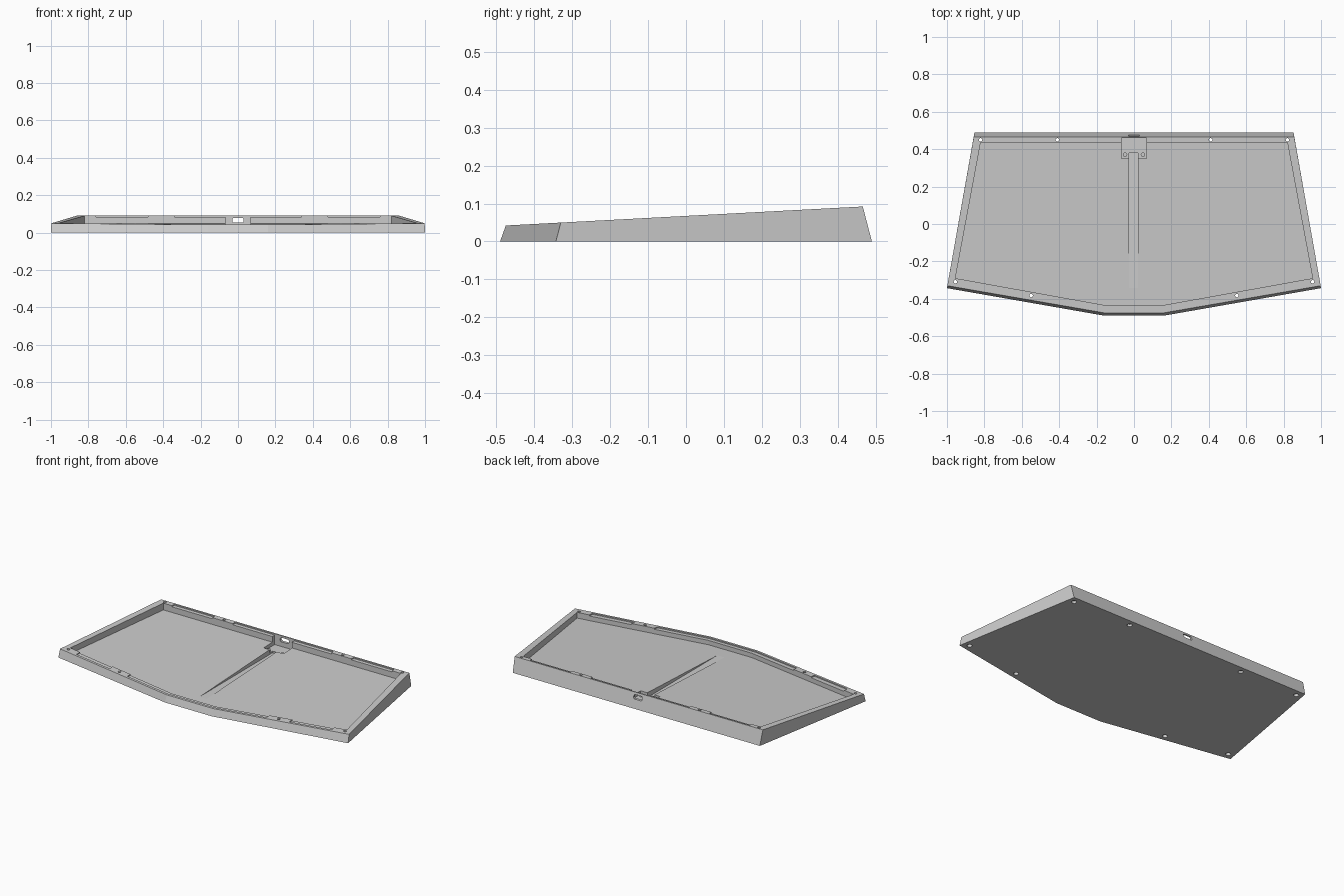
import bpy, bmesh
from mathutils import Matrix

old = bpy.data.objects.get("Cube")
if old:
    bpy.data.objects.remove(old)

grey = bpy.data.materials.new("matte_grey")
grey.use_nodes = True
colour = (0.6, 0.6, 0.6, 1)
grey.diffuse_color = colour
grey.node_tree.nodes["Principled BSDF"].inputs["Base Color"].default_value = colour


def top_z(y):
    return 0.0673 + 0.0532 * y


def floor_z(y):
    return 0.029 + 0.044 * y


def both(half):
    """Close a right-hand outline with its mirror image."""
    return half + [(-x, y) for x, y in reversed(half)]


def loft(name, low, high):
    """Solid between two matching rings of 3D points."""
    bm = bmesh.new()
    a = [bm.verts.new(p) for p in low]
    b = [bm.verts.new(p) for p in high]
    bm.faces.new(a)
    bm.faces.new(b)
    for i in range(len(a)):
        j = (i + 1) % len(a)
        bm.faces.new((a[i], a[j], b[j], b[i]))
    bmesh.ops.recalc_face_normals(bm, faces=bm.faces)
    mesh = bpy.data.meshes.new(name)
    bm.to_mesh(mesh)
    bm.free()
    obj = bpy.data.objects.new(name, mesh)
    bpy.context.collection.objects.link(obj)
    mesh.materials.append(grey)
    return obj


def prism(name, outline, base, top=0.2):
    """Upright cutter whose underside follows the height rule base(y)."""
    return loft(name, [(x, y, base(y)) for x, y in outline],
                [(x, y, top) for x, y in outline])


def cylinder(name, x, y, radius, z0, z1):
    bm = bmesh.new()
    bmesh.ops.create_cone(bm, cap_ends=True, segments=20, radius1=radius, radius2=radius,
                          depth=z1 - z0, matrix=Matrix.Translation((x, y, (z0 + z1) / 2)))
    mesh = bpy.data.meshes.new(name)
    bm.to_mesh(mesh)
    bm.free()
    obj = bpy.data.objects.new(name, mesh)
    bpy.context.collection.objects.link(obj)
    mesh.materials.append(grey)
    return obj


def cut(body, cutter):
    cutter.hide_render = True
    mod = body.modifiers.new("cut", 'BOOLEAN')
    mod.operation = 'DIFFERENCE'
    mod.solver = 'EXACT'
    mod.object = cutter
    bpy.context.view_layer.objects.active = body
    bpy.ops.object.modifier_apply(modifier=mod.name)
    bpy.data.objects.remove(cutter)


def box(x0, x1, y0, y1):
    return [(x0, y0), (x1, y0), (x1, y1), (x0, y1)]


# Wedge-shaped outer body with leaning front and back walls
lower = both([(0.16, -0.49), (1.0, -0.343), (0.853, 0.49)])
upper = both([(0.16, -0.475), (0.998, -0.33), (0.857, 0.466)])
tray = loft("case_tray", [(x, y, 0) for x, y in lower],
            [(x, y, top_z(y)) for x, y in upper])

# Main cavity with sloping floor
cut(tray, prism("cavity", both([(0.15, -0.435), (0.955, -0.29), (0.82, 0.435)]), floor_z))

# Connector pocket and level cable channel
cut(tray, prism("pocket", box(-0.068, 0.068, 0.35, 0.459), lambda y: 0.024))
cut(tray, prism("channel", box(-0.027, 0.022, -0.4, 0.38), lambda y: 0.014))


# Shallow recesses along the rim between the screw pads
def recess_z(y):
    return top_z(y) - 0.007


def front_lip(x, inset):
    return -0.475 + inset + 0.173 * max(0, x - 0.16)


for side in (-1, 1):
    for x0, x1 in ((0.066, 0.34), (0.48, 0.76)):
        cut(tray, prism("back_recess", box(side * x0, side * x1, 0.42, 0.456), recess_z))
    pts = [(side * x, front_lip(x, inset)) for x, inset in
           ((0.62, 0.015), (0.88, 0.015), (0.88, 0.06), (0.62, 0.06))]
    cut(tray, prism("front_recess", pts, recess_z))
middle = [(x, front_lip(x, 0.015)) for x in (0.16, 0.48)]
middle += [(x, front_lip(x, 0.06)) for x in (0.48, 0.16)]
cut(tray, prism("front_middle_recess", both(middle), recess_z))

# Screw holes with wider bores underneath
for side in (-1, 1):
    for x, y in ((0.82, 0.45), (0.41, 0.45), (0.955, -0.309), (0.55, -0.383)):
        cut(tray, cylinder("screw_hole", side * x, y, 0.009, -0.05, 0.2))
        cut(tray, cylinder("screw_bore", side * x, y, 0.015, -0.05, 0.015))
    # Small mounting bosses in the connector pocket
    cylinder("pocket_boss", side * 0.048, 0.37, 0.012, 0.022, 0.034)

# Rounded connector opening through the back wall
hw, hh, r = 0.03, 0.013, 0.006
port = [(hw, -hh + r), (hw, hh - r), (hw - r, hh), (-hw + r, hh),
        (-hw, hh - r), (-hw, -hh + r), (-hw + r, -hh), (hw - r, -hh)]
cut(tray, loft("port", [(x, 0.44, 0.066 + z) for x, z in port],
               [(x, 0.55, 0.066 + z) for x, z in port]))
